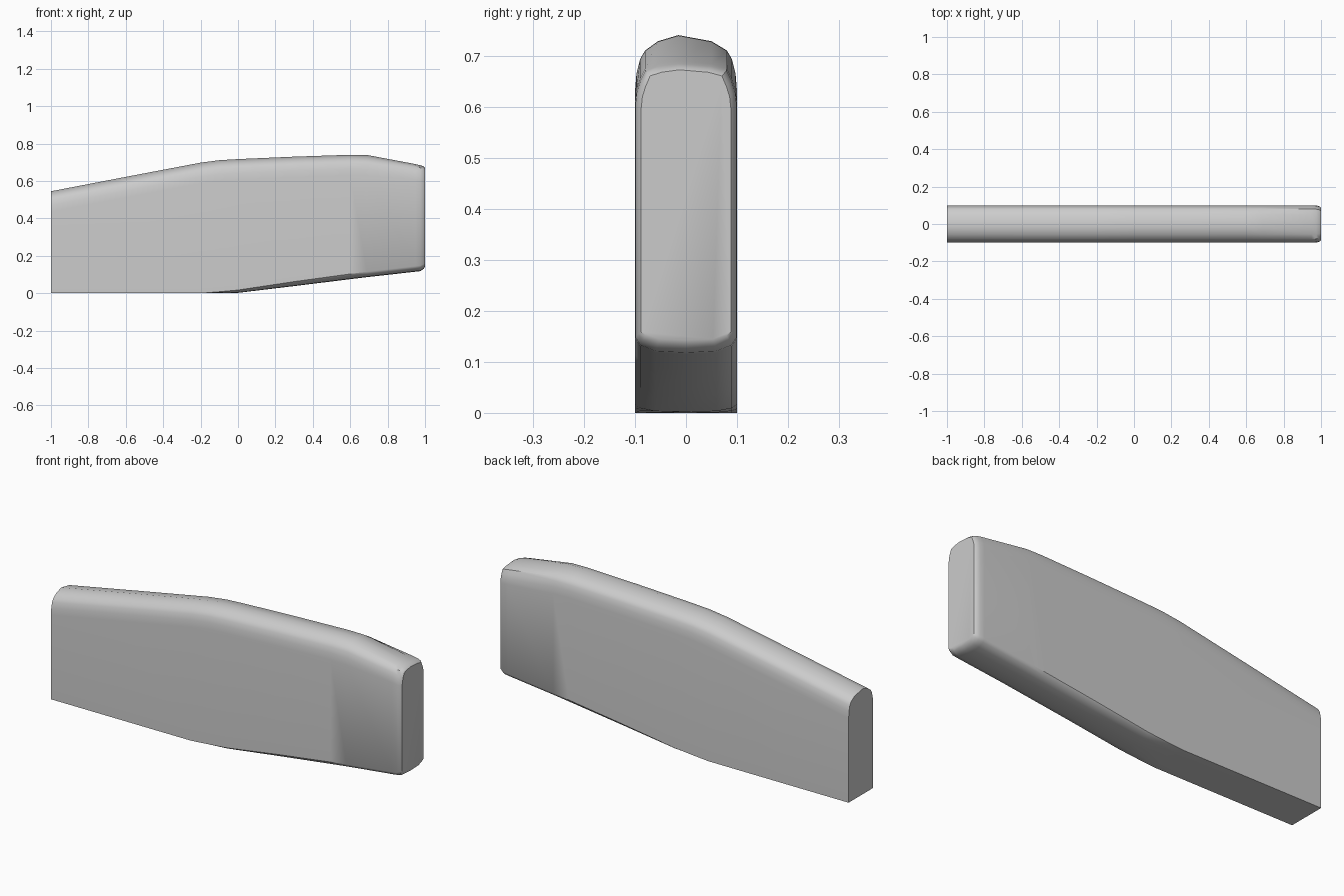
import bpy
import bmesh
import math

cube = bpy.data.objects.get("Cube")
if cube:
    bpy.data.objects.remove(cube, do_unlink=True)

grey = bpy.data.materials.new("plain grey")
grey.use_nodes = True
colour = (0.6, 0.6, 0.6, 1)
grey.diffuse_color = colour
grey.node_tree.nodes["Principled BSDF"].inputs["Base Color"].default_value = colour

# Stations along the length: x, bottom, top, bottom bevel, half width
STATIONS = [
    (-1.0, 0.0, 0.545, 0.0, 0.1),
    (-0.6, 0.0, 0.622, 0.0, 0.1),
    (-0.2, 0.0, 0.698, 0.0, 0.1),
    (-0.1, 0.0, 0.711, 0.008, 0.1),
    (0.0, 0.002, 0.717, 0.015, 0.1),
    (0.3, 0.038, 0.73, 0.024, 0.1),
    (0.6, 0.075, 0.74, 0.028, 0.1),
    (0.69, 0.086, 0.739, 0.029, 0.1),
    (0.95, 0.115, 0.69, 0.03, 0.1),
    (0.975, 0.118, 0.684, 0.03, 0.099),
    (0.993, 0.13, 0.678, 0.025, 0.094),
    (1.0, 0.143, 0.672, 0.016, 0.088),
]
# Crown from side to side: fraction of half width, drop below the top
CROWN = [(1, 0.11), (0.97, 0.075), (0.9, 0.047), (0.8, 0.03), (0.5, 0.012),
         (-0.15, 0), (-0.55, 0.012), (-0.8, 0.03), (-0.9, 0.047),
         (-0.97, 0.075), (-1, 0.11)]
# Underside: fraction of half width, fraction of the bevel height
KEEL = [(-1, 1), (-0.9, 0.5), (-0.6, 0.1), (0, 0), (0.6, 0.1), (0.9, 0.5), (1, 1)]


def section(bm, x, bottom, top, bevel, half):
    flat = 1 - 0.6 * max(0, (x - 0.75) / 0.25)   # crown flattens at the nose
    ring = [bm.verts.new((x, f * half, top - drop * (flat if abs(f) < 0.9 else 0.5 + flat / 2)))
            for f, drop in CROWN]
    ring += [bm.verts.new((x, f * half, bottom + h * bevel)) for f, h in KEEL]
    return ring


# Slab body lofted through the stations
bm = bmesh.new()
rings = [section(bm, *s) for s in STATIONS]
for a, b in zip(rings, rings[1:]):
    for i in range(len(a)):
        j = (i + 1) % len(a)
        bm.faces.new((a[i], a[j], b[j], b[i]))
bm.faces.new(rings[0])
bm.faces.new(rings[-1])
bmesh.ops.remove_doubles(bm, verts=bm.verts, dist=0.0005)
bmesh.ops.recalc_face_normals(bm, faces=bm.faces)
mesh = bpy.data.meshes.new("slab_body")
bm.to_mesh(mesh)
bm.free()
mesh.materials.append(grey)
body = bpy.data.objects.new("slab_body", mesh)
bpy.context.collection.objects.link(body)
bpy.context.view_layer.objects.active = body
body.select_set(True)
bpy.ops.object.shade_smooth_by_angle(angle=math.radians(35))
